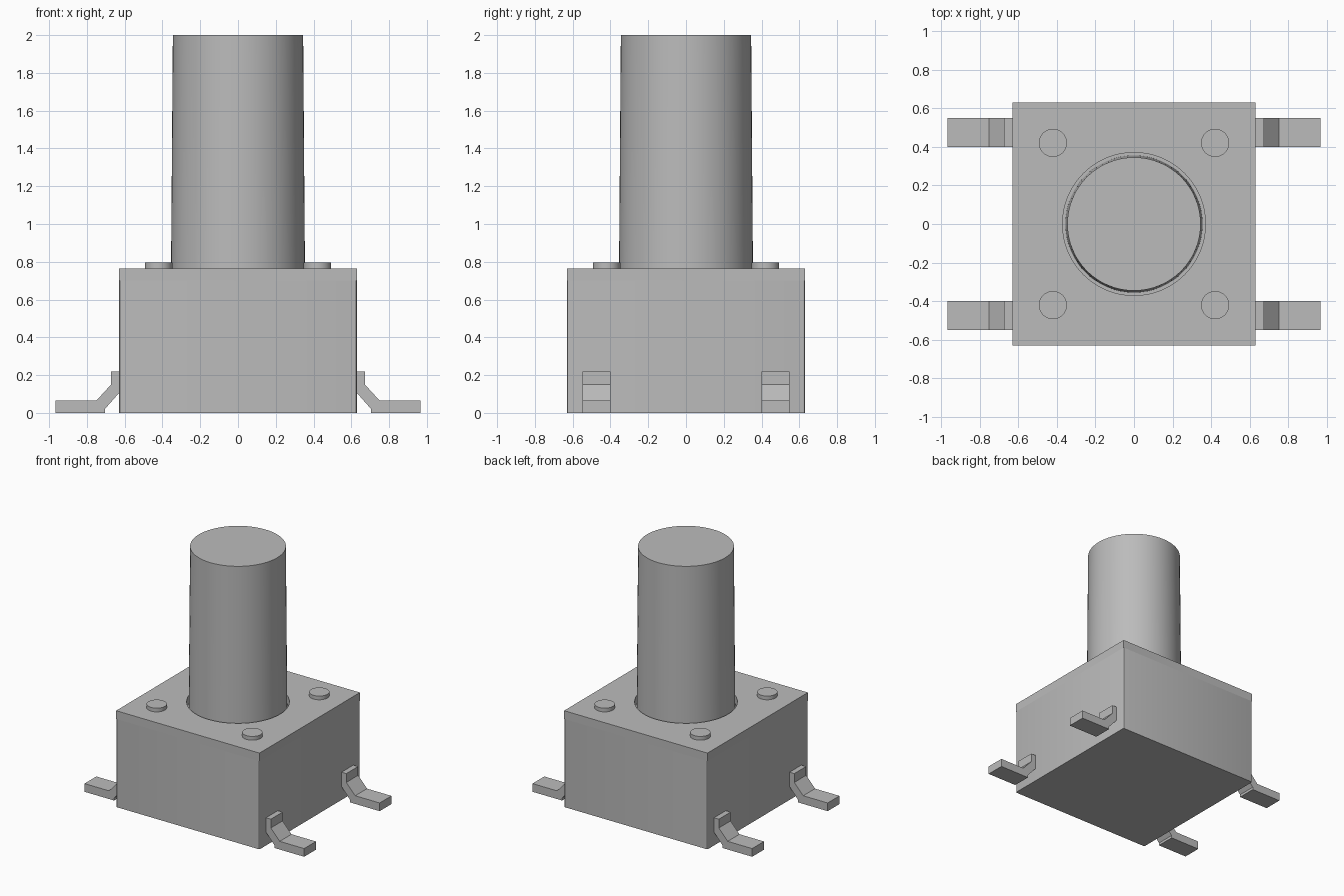
import bpy
import bmesh
import math

cube = bpy.data.objects.get("Cube")
if cube:
    bpy.data.objects.remove(cube, do_unlink=True)

HALF = 0.63      # half width of the housing
TOP = 0.765      # top of the cover
COVER = 0.065    # cover thickness

grey = bpy.data.materials.new("light_grey")
grey.use_nodes = True
colour = (0.5, 0.5, 0.5, 1)
grey.diffuse_color = colour
grey.node_tree.nodes["Principled BSDF"].inputs["Base Color"].default_value = colour


def add_object(name, bm):
    bmesh.ops.recalc_face_normals(bm, faces=bm.faces)
    mesh = bpy.data.meshes.new(name)
    bm.to_mesh(mesh)
    bm.free()
    mesh.materials.append(grey)
    obj = bpy.data.objects.new(name, mesh)
    bpy.context.collection.objects.link(obj)
    return obj


def smooth(obj):
    bpy.ops.object.select_all(action="DESELECT")
    obj.select_set(True)
    bpy.context.view_layer.objects.active = obj
    bpy.ops.object.shade_smooth_by_angle(angle=math.radians(30))


def block(name, half, z0, z1, chamfer=0):
    bm = bmesh.new()
    bmesh.ops.create_cube(bm, size=1)
    for v in bm.verts:
        v.co = (v.co.x * 2 * half, v.co.y * 2 * half, z0 if v.co.z < 0 else z1)
    if chamfer:
        upright = [e for e in bm.edges if abs(e.verts[0].co.z - e.verts[1].co.z) > 0.1]
        bmesh.ops.bevel(bm, geom=upright, offset=chamfer, segments=3,
                        profile=0.5, affect="EDGES")
    return add_object(name, bm)


def cylinder(name, r0, r1, z0, z1, x=0, y=0, sides=64):
    bm = bmesh.new()
    bmesh.ops.create_cone(bm, cap_ends=True, segments=sides, radius1=r0,
                          radius2=r1, depth=z1 - z0)
    bmesh.ops.translate(bm, verts=bm.verts, vec=(x, y, (z0 + z1) / 2))
    obj = add_object(name, bm)
    smooth(obj)
    return obj


# Housing with softened upright corners, and a square cover with a round opening
smooth(block("housing", HALF, 0, TOP - COVER, chamfer=0.01))
cover = block("cover", HALF, TOP - COVER, TOP)
cutter = cylinder("opening_cutter", 0.37, 0.37, TOP - 2 * COVER, TOP + COVER)
cutter.hide_render = True
opening = cover.modifiers.new("opening", "BOOLEAN")
opening.operation = "DIFFERENCE"
opening.object = cutter
bpy.context.view_layer.objects.active = cover
bpy.ops.object.modifier_apply(modifier="opening")
bpy.data.objects.remove(cutter, do_unlink=True)
smooth(cover)

# Tall, slightly tapered plunger
cylinder("plunger", 0.355, 0.345, TOP - COVER, 2)

# Rivets and bent legs, one of each per corner
LEG = [(HALF, 0.22), (0.672, 0.22), (0.672, 0.15), (0.75, 0.065), (0.965, 0.065),
       (0.965, 0), (0.705, 0), (0.705, 0.02), (HALF, 0.105)]
for sx, side in ((1, "left"), (-1, "right")):
    for sy, end in ((-1, "front"), (1, "back")):
        cylinder(f"rivet_{end}_{side}", 0.073, 0.073, TOP - 0.01, TOP + 0.03,
                 sx * 0.42, sy * 0.42, sides=32)
        bm = bmesh.new()
        profile = bm.faces.new([bm.verts.new((sx * x, sy * 0.40, z)) for x, z in LEG])
        swept = bmesh.ops.extrude_face_region(bm, geom=[profile])["geom"]
        bmesh.ops.translate(bm, vec=(0, sy * 0.148, 0),
                            verts=[g for g in swept if isinstance(g, bmesh.types.BMVert)])
        add_object(f"leg_{end}_{side}", bm)
